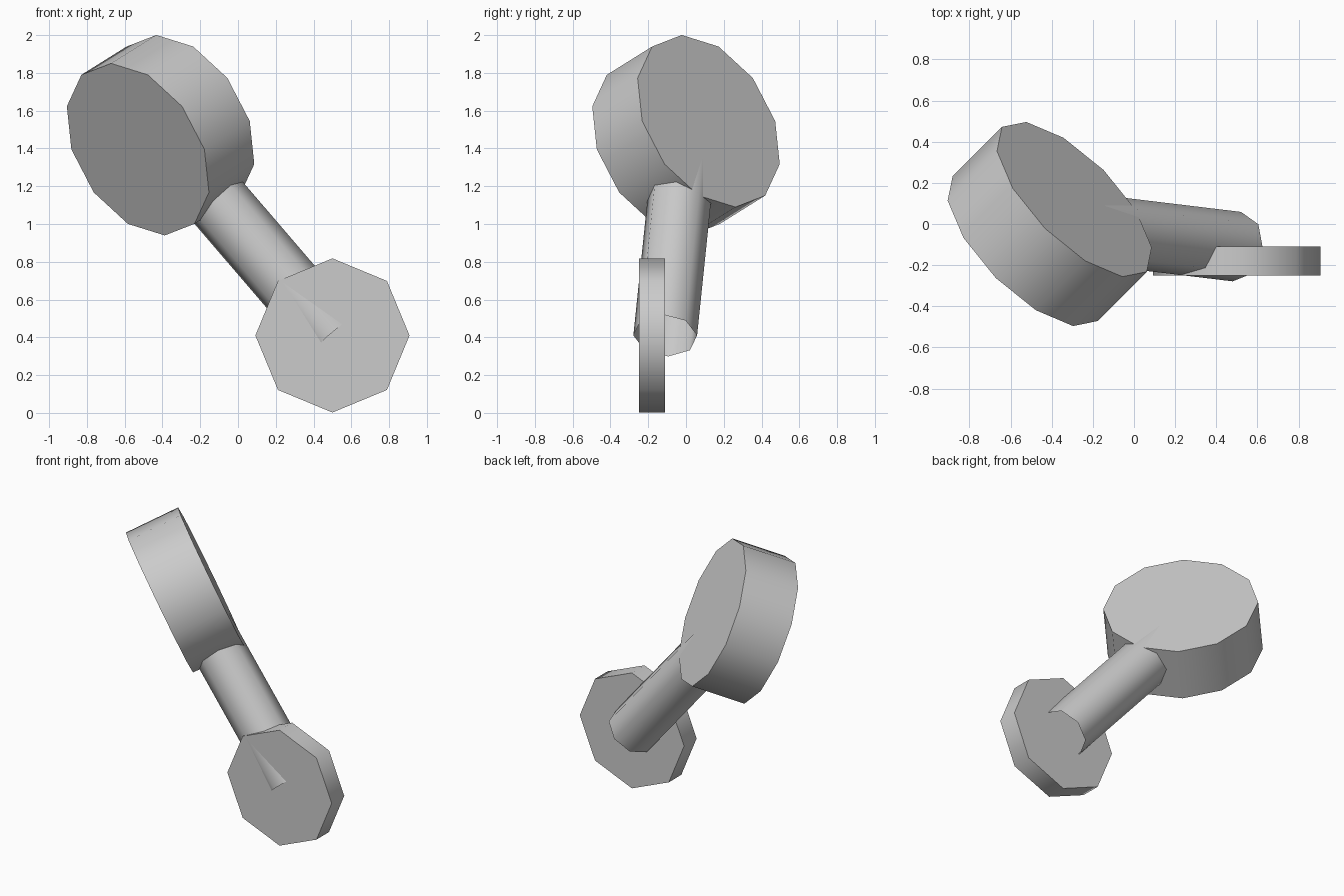
import bpy
import math
from mathutils import Matrix, Vector

cube = bpy.data.objects.get("Cube")
if cube:
    bpy.data.objects.remove(cube, do_unlink=True)

# One plain grey for every part
grey = bpy.data.materials.new("plain_grey")
grey.use_nodes = True
grey.diffuse_color = (0.6, 0.6, 0.6, 1)
grey.node_tree.nodes["Principled BSDF"].inputs["Base Color"].default_value = (0.6, 0.6, 0.6, 1)


def cylinder_between(name, start, end, radius, sides, fill):
    """Low-sided cylinder with one corner row on its uppermost line."""
    start, end = Vector(start), Vector(end)
    axis = (end - start).normalized()
    side = Vector((0, 0, 1)).cross(axis).normalized()
    uphill = axis.cross(side)
    bpy.ops.mesh.primitive_cylinder_add(
        vertices=sides, radius=radius, depth=(end - start).length, end_fill_type=fill)
    obj = bpy.context.object
    obj.name = name
    turn = Matrix((side, uphill, axis)).transposed().to_4x4()
    obj.matrix_world = Matrix.Translation((start + end) / 2) @ turn
    obj.data.materials.append(grey)
    bpy.ops.object.shade_smooth_by_angle(angle=math.radians(60))
    return obj


# Small upright disc at the lower left
cylinder_between("small_disc", (0.5, -0.25, 0.41), (0.5, -0.11, 0.41), 0.408, 8, 'NGON')

# Large tilted disc at the upper right
cylinder_between("large_disc", (-0.53, -0.12, 1.395), (-0.29, 0.12, 1.545), 0.498, 12, 'NGON')

# Open tube joining the two discs
cylinder_between("connecting_tube", (0.5, -0.11, 0.41), (-0.41, 0, 1.47), 0.17, 8, 'NOTHING')
